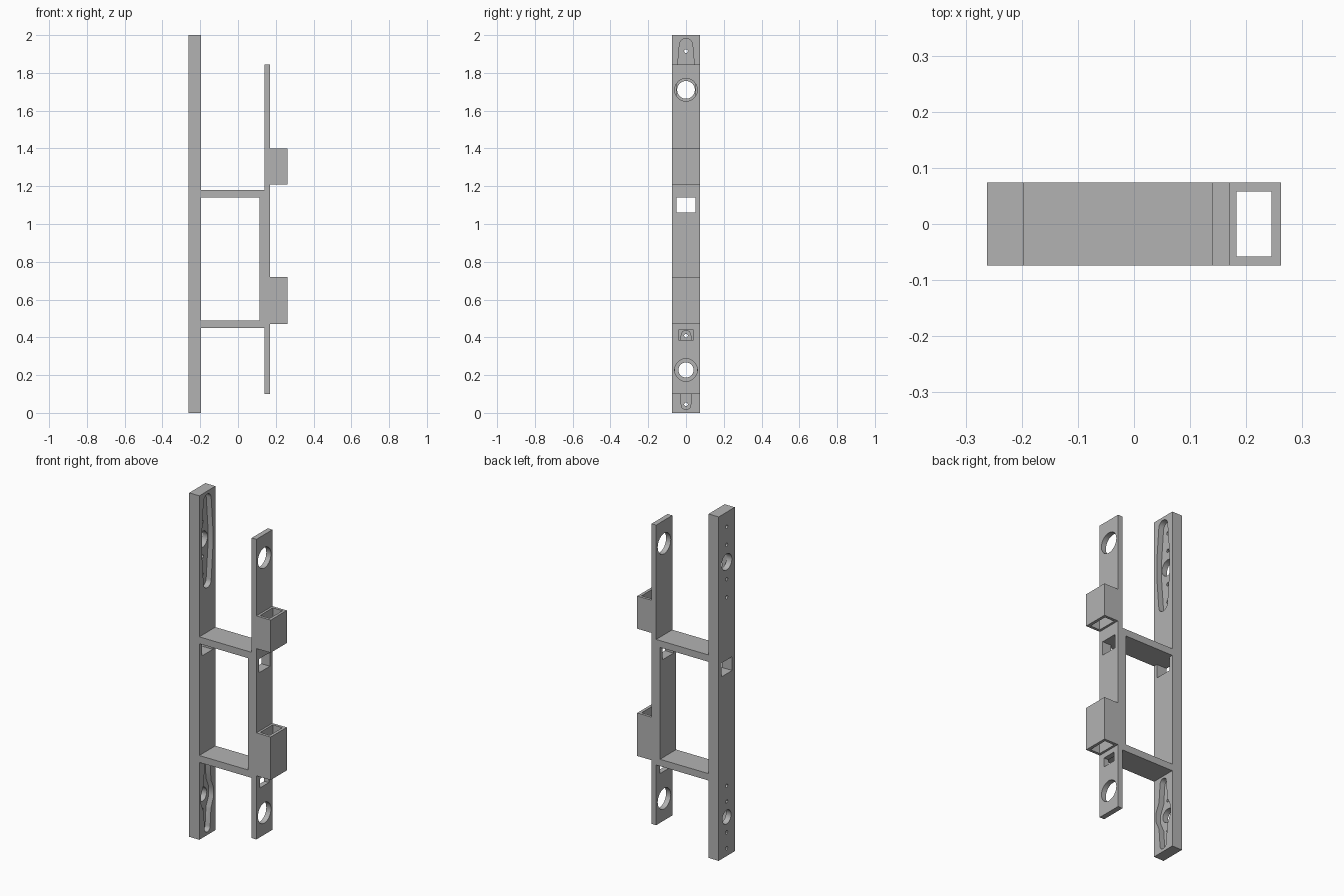
import bpy, bmesh
from math import sin, cos, pi

if "Cube" in bpy.data.objects:
    bpy.data.objects.remove(bpy.data.objects["Cube"], do_unlink=True)

grey = bpy.data.materials.new("plain grey")
grey.use_nodes = True
grey.diffuse_color = (0.45, 0.45, 0.45, 1)
grey.node_tree.nodes["Principled BSDF"].inputs["Base Color"].default_value = grey.diffuse_color

HALF = 0.074                      # half depth of the whole bracket
X_BACK, X_BAR, X_SPINE, X_PLATE, X_FACE, X_END = -0.262, -0.197, 0.115, 0.14, 0.17, 0.262


def prism(name, outline, axis, lo, hi):
    """Extrude a 2D outline along x (outline in y, z) or y (outline in x, z)."""
    bm = bmesh.new()
    put = (lambda a, b: (lo, a, b)) if axis == "x" else (lambda a, b: (a, lo, b))
    face = bm.faces.new([bm.verts.new(put(a, b)) for a, b in outline])
    new = bmesh.ops.extrude_face_region(bm, geom=[face])["geom"]
    shift = (hi - lo, 0, 0) if axis == "x" else (0, hi - lo, 0)
    bmesh.ops.translate(bm, vec=shift, verts=[v for v in new if isinstance(v, bmesh.types.BMVert)])
    bmesh.ops.recalc_face_normals(bm, faces=bm.faces)
    mesh = bpy.data.meshes.new(name)
    bm.to_mesh(mesh)
    bm.free()
    mesh.materials.append(grey)
    obj = bpy.data.objects.new(name, mesh)
    bpy.context.collection.objects.link(obj)
    return obj


def rect(a0, a1, b0, b1):
    return [(a0, b0), (a1, b0), (a1, b1), (a0, b1)]


def circle(z, r, n=32):
    return [(r * cos(2 * pi * i / n), z + r * sin(2 * pi * i / n)) for i in range(n)]


def horn(z, half_len, tip, shoulders, n=12):
    """Servo horn outline: two round-ended arms joined by shoulder points (y, dz)."""
    end = half_len - tip
    top = [(tip * cos(pi * i / n), end + tip * sin(pi * i / n)) for i in range(n + 1)]
    right = [(y, dz) for y, dz in shoulders]
    left = [(-y, -dz) for y, dz in shoulders]
    bottom = [(-y, -dz) for y, dz in top]
    return [(y, z + dz) for y, dz in right + top + left + bottom]


def cut(obj, cutters):
    for c in cutters:
        mod = obj.modifiers.new("cut", "BOOLEAN")
        mod.operation, mod.solver, mod.object = "DIFFERENCE", "EXACT", c
    graph = bpy.context.evaluated_depsgraph_get()
    mesh = bpy.data.meshes.new_from_object(obj.evaluated_get(graph))
    obj.modifiers.clear()
    obj.data = mesh
    for c in cutters:
        bpy.data.objects.remove(c, do_unlink=True)


def through(outline, lo=-0.4, hi=0.4):
    return prism("cutter", outline, "x", lo, hi)


TOP, LOW = 1.71, 0.227            # servo axis heights
window = rect(-0.05, 0.05, 1.06, 1.14)

# Back bar with horn recesses, axle holes, screw holes and cable window
bar = prism("back_bar", rect(X_BACK, X_BAR, 0, 2), "y", -HALF, HALF)
recess = X_BAR - 0.032
cutters = [through(window), through(circle(TOP, 0.047)), through(circle(LOW, 0.04)),
           through(horn(TOP, 0.272, 0.035, [(0.05, -0.06), (0.05, 0.06)]), recess, 0),
           through(horn(LOW, 0.21, 0.025, [(0.033, -0.08), (0.058, -0.025),
                                           (0.058, 0.025), (0.033, 0.08)]), recess, 0)]
for z, offsets in ((TOP, (0.1, 0.205)), (LOW, (0.09, 0.182))):
    for d in offsets:
        cutters += [through(circle(z + s * d, 0.01, 12)) for s in (-1, 1)]
cut(bar, cutters)

# Front plate, thickened between the cross members
plate = prism("front_plate", [(X_PLATE, 0.1), (X_FACE, 0.1), (X_FACE, 1.845), (X_PLATE, 1.845),
                              (X_PLATE, 1.18), (X_SPINE, 1.18), (X_SPINE, 0.45), (X_PLATE, 0.45)],
              "y", -HALF, HALF)
cut(plate, [through(window), through(circle(TOP, 0.06)), through(circle(LOW, 0.06)),
            through(rect(-0.04, 0.04, 0.387, 0.44))])

# Cross members joining bar and plate
for name, z in (("lower_cross_member", 0.45), ("upper_cross_member", 1.14)):
    prism(name, rect(X_BAR, X_SPINE, z, z + 0.04), "y", -HALF, HALF)

# Open rectangular sleeves on the outer face
for name, z0, z1 in (("lower_sleeve", 0.47, 0.72), ("upper_sleeve", 1.21, 1.4)):
    sleeve = prism(name, rect(X_FACE, X_END, z0, z1), "y", -HALF, HALF)
    cut(sleeve, [prism("cutter", rect(0.183, 0.245, z0 - 0.1, z1 + 0.1), "y", -0.058, 0.058)])

# Smooth the round hole walls, keep edges sharp
for obj in bpy.context.collection.objects:
    if obj.type == "MESH" and grey.name in obj.data.materials:
        obj.select_set(True)
        bpy.context.view_layer.objects.active = obj
bpy.ops.object.shade_smooth_by_angle()
